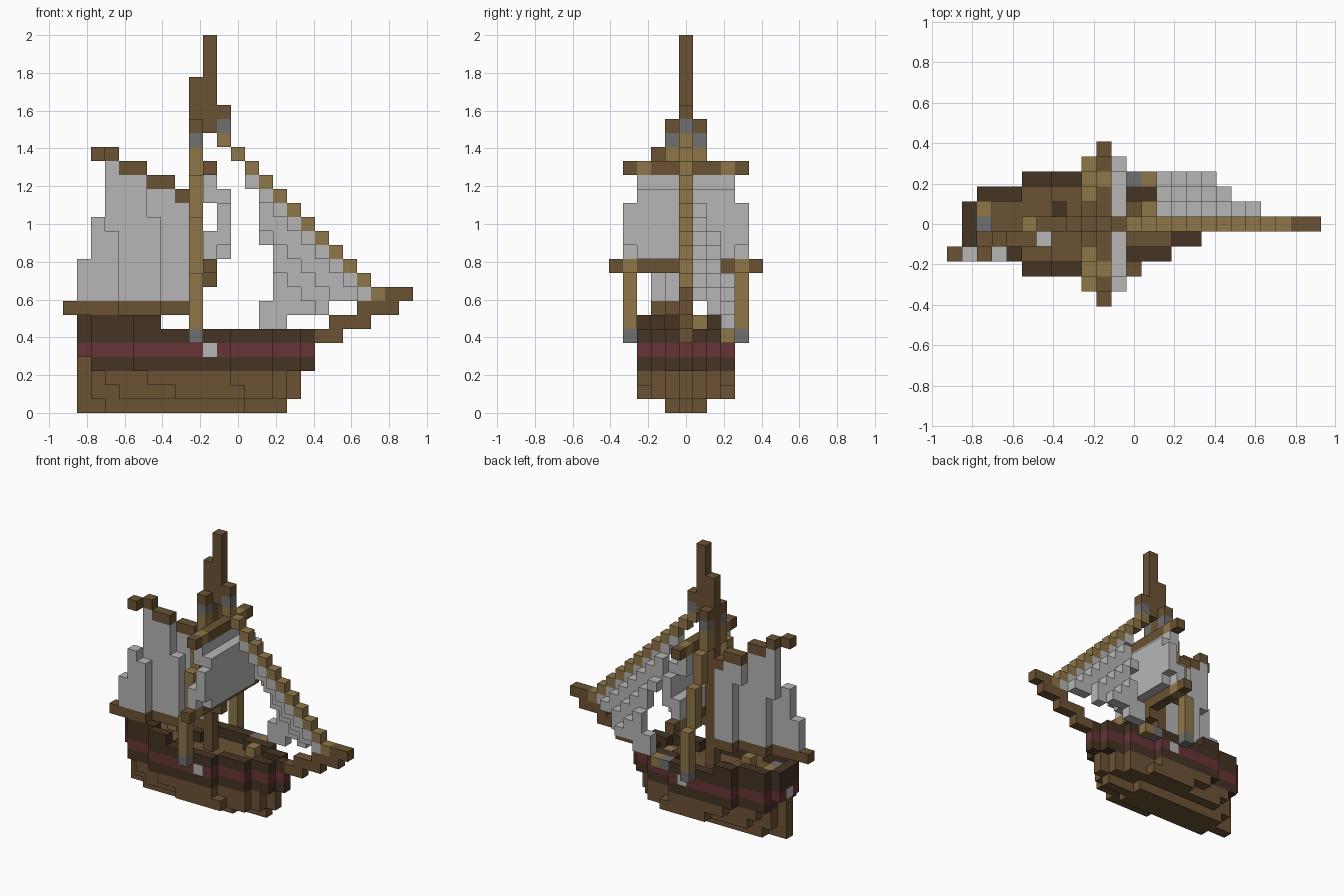
import bpy, bmesh
from mathutils import Vector

if "Cube" in bpy.data.objects:
    bpy.data.objects.remove(bpy.data.objects["Cube"], do_unlink=True)

U = 2 / 27  # edge length of one block


def material(name, r, g, b):
    lin = [((c / 255 + 0.055) / 1.055) ** 2.4 for c in (r, g, b)] + [1]
    m = bpy.data.materials.new(name)
    m.use_nodes = True
    m.diffuse_color = lin
    m.node_tree.nodes["Principled BSDF"].inputs["Base Color"].default_value = lin
    return m


BROWN = material("brown_wood", 107, 82, 51)
DARK = material("dark_wood", 69, 52, 36)
RED = material("red_paint", 104, 51, 54)
TAN = material("tan_rope", 143, 118, 72)
CLOTH = material("sail_cloth", 182, 182, 182)
GREY = material("grey_iron", 112, 112, 112)

blocks = {}  # block position -> (part name, material)


def add(name, mat, cells):
    for c in cells:
        blocks[c] = (name, mat)


def box(xs, ys, zs):
    return [(x, y, z) for x in range(xs[0], xs[1] + 1)
            for y in range(ys[0], ys[1] + 1) for z in range(zs[0], zs[1] + 1)]


def plan(steps):
    """Deck outline from (first x, last x, half width) steps."""
    return {(x, y) for a, b, w in steps for x in range(a, b + 1) for y in range(-w, w + 1)}


def rim(outline):
    return {(x, y) for x, y in outline
            if not {(x + 1, y), (x - 1, y), (x, y + 1), (x, y - 1)} <= outline}


def layer(outline, z):
    return [(x, y, z) for x, y in outline]


# Hull, widening upward in stepped layers
keel = plan([(-11, -10, 0), (-9, 0, 1), (1, 3, 0)])
bilge = plan([(-11, -11, 0), (-10, -9, 1), (-8, -5, 2), (-4, 0, 3), (1, 2, 2), (3, 3, 1), (4, 4, 0)])
belly = plan([(-11, -11, 0), (-10, -10, 1), (-9, -7, 2), (-6, 1, 3), (2, 2, 2), (3, 3, 1), (4, 4, 0)])
belly -= {(x, y) for x in (0, 1) for y in (-3, 3)}
main = plan([(-11, -11, 1), (-10, -8, 2), (-7, -1, 3), (0, 2, 2), (3, 4, 1), (5, 5, 0)])
edge = rim(main)
for z, outline in enumerate((keel, bilge, belly)):
    add("lower_hull", BROWN, layer(outline, z))
add("wale", DARK, layer({p for p in main if p[0] > -11}, 3))
add("rudder", BROWN, box((-11, -11), (0, 0), (0, 3)))
add("main_deck", BROWN, layer(main - edge, 4))
add("red_stripe", RED, layer(edge, 4))
add("bulwark", DARK, layer(edge, 5))
add("stern_deck", BROWN, layer({p for p in main - edge if p[0] <= -6}, 5))
add("stern_bulwark", DARK, layer({p for p in edge if p[0] <= -6}, 6))
add("ports", CLOTH, [(-2, -3, 4), (-2, 3, 4), (-11, 0, 4)])

# Deck fittings
add("hatch", DARK, [(-5, 1, 5)])
add("helm", TAN, [(-7, 0, 6), (-10, 1, 6), (1, 1, 5)])
add("stern_lamp", GREY, [(-10, 0, 6)])

# Bowsprit
for z, (a, b) in enumerate([(6, 7), (7, 9), (9, 11), (11, 12)], 5):
    add("bowsprit", BROWN, box((a, b), (0, 0), (z, z)))

# Mast, topmast and crosstrees
add("mast", BROWN, box((-3, -3), (0, 0), (4, 23)))
add("topmast", BROWN, box((-2, -2), (0, 0), (20, 26)))
add("crosstrees", BROWN, [(-3, -1, 20), (-3, 1, 20), (-1, 0, 21)])
add("mast_irons", GREY, [(-3, -1, 19), (-3, 1, 19), (-1, 0, 20)])

# Yards with rope lashings
for name, half, z in (("lower_yard", 5, 10), ("upper_yard", 4, 17)):
    add(name, BROWN, box((-2, -2), (-half, half), (z, z)))
    add(name + "_lashings", TAN, [(-2, s * (half - 1), z) for s in (-1, 1)])
add("yard_sling", BROWN, [(-2, 0, 9)])

# Shrouds on both sides
for s in (-1, 1):
    for y, a, b in ((4, 6, 9), (3, 10, 13), (2, 14, 16), (1, 17, 18)):
        add("shrouds", TAN, box((-3, -3), (s * y, s * y), (a, b)))
    add("chain_plates", GREY, [(-3, s * 4, 5)])

# Billowing square sail
add("square_sail", CLOTH, box((-2, -2), (-3, 3), (15, 16)) + box((-2, -2), (-4, 4), (11, 12))
    + box((-1, -1), (-4, 4), (12, 14)) + box((-1, -1), (-3, 3), (15, 15))
    + box((-1, -1), (-3, 3), (11, 11)))

# Forestay, and the jib that swings out to the left as it leaves the stay
add("forestay", TAN, [(x, 0, 18 - x) for x in range(-1, 11)])
for z in range(6, 17):
    first = 1 if z == 16 else 2 if z > 11 or z < 8 else 3
    last = 3 if z == 6 else 6 if z == 7 else 17 - z
    add("jib", CLOTH, [(x, min(3, (18 - z - x) // 2), z) for x in range(first, last + 1)])
add("jib_sheet", TAN, [(1, 3, 5)])
add("jib_cleat", GREY, [(0, 3, 5)])


# Gaff sail with its boom and gaff, swung to the right at the stern
def swing(x, z):
    if x <= -10 or (x == -9 and z <= 12):
        return -2
    return -1 if x <= -7 or (x == -6 and z <= 13) else 0


add("boom", BROWN, [(x, swing(x, 7), 7) for x in range(-12, -3)])
for x in range(-11, -3):
    top = {-11: 10, -10: 13}.get(x, 17 - (x + 9) // 2)
    if x > -9:
        top = 16 - (x + 8) // 2
    add("gaff_sail", CLOTH, [(x, swing(x, z), z) for z in range(8, top + 1)])
add("gaff", BROWN, [(x, swing(x, 18), 18 - (x + 10) // 2) for x in range(-10, -3)])

# Turn the blocks into one mesh per part, leaving out hidden faces
AXES = [Vector(a) for a in ((1, 0, 0), (0, 1, 0), (0, 0, 1))]
parts = {}
for cell, (name, mat) in blocks.items():
    parts.setdefault(name, (mat, []))[1].append(cell)

for name, (mat, cells) in parts.items():
    bm = bmesh.new()
    for cell in cells:
        centre = Vector(cell) + Vector((0, 0, 0.5))
        for i, axis in enumerate(AXES):
            for s in (-1, 1):
                n = axis * s
                if tuple(int(v) for v in Vector(cell) + n) in blocks:
                    continue
                u, v = AXES[(i + 1) % 3], AXES[(i + 2) % 3] * s
                bm.faces.new([bm.verts.new((centre + (n + u * a + v * b) / 2) * U)
                              for a, b in ((-1, -1), (1, -1), (1, 1), (-1, 1))])
    bmesh.ops.remove_doubles(bm, verts=bm.verts, dist=U / 100)
    mesh = bpy.data.meshes.new(name)
    bm.to_mesh(mesh)
    bm.free()
    mesh.materials.append(mat)
    bpy.context.collection.objects.link(bpy.data.objects.new(name, mesh))
